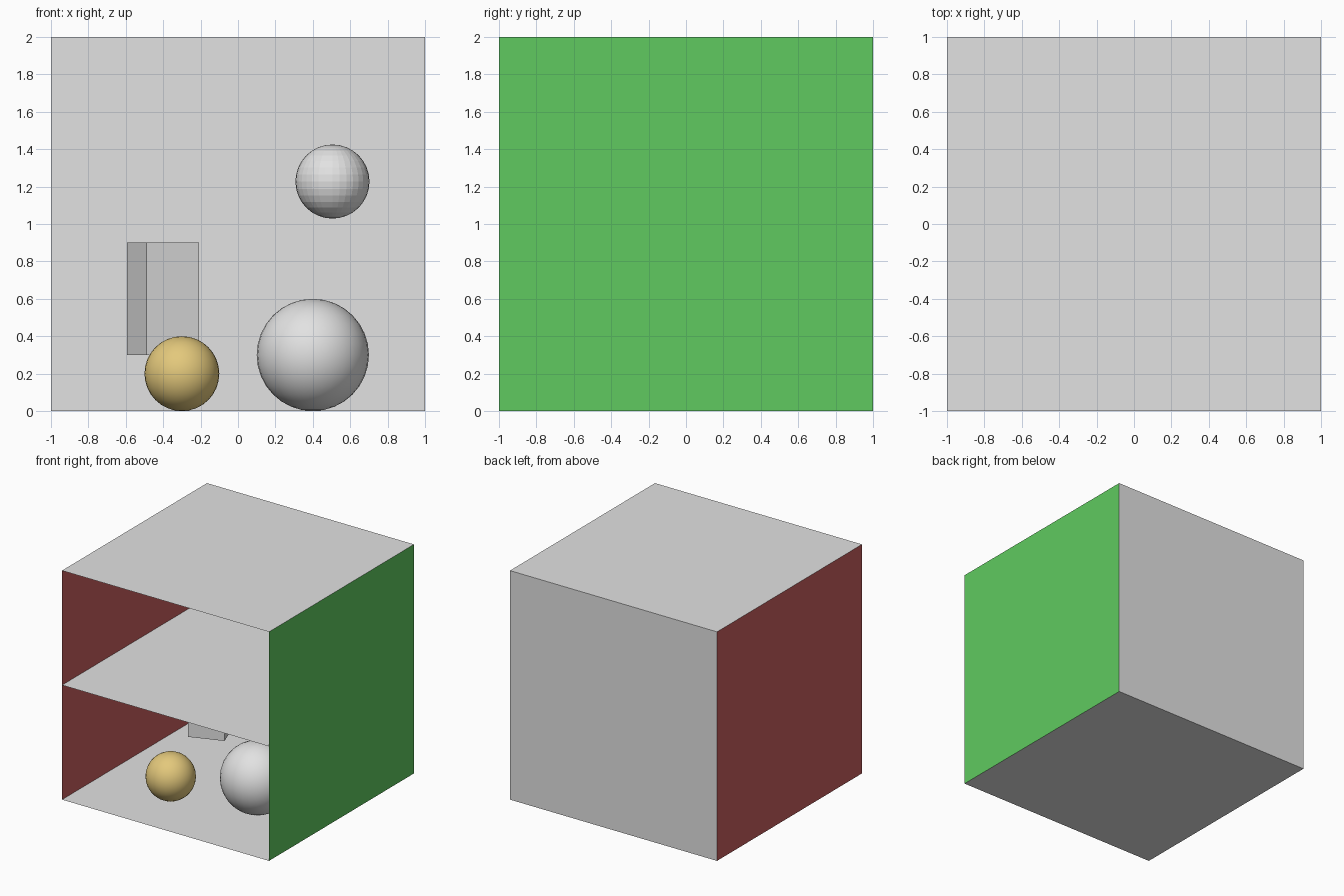
import bpy, math

if "Cube" in bpy.data.objects:
    bpy.data.objects.remove(bpy.data.objects["Cube"])

def material(name, rgb):
    m = bpy.data.materials.new(name)
    m.diffuse_color = (*rgb, 1)
    m.use_nodes = True
    m.node_tree.nodes["Principled BSDF"].inputs["Base Color"].default_value = m.diffuse_color
    return m

WHITE = material("white", (0.76, 0.76, 0.76))
RED = material("red", (0.59, 0.115, 0.115))
GREEN = material("green", (0.115, 0.59, 0.115))
GOLD = material("gold", (0.77, 0.58, 0.2))

def finish(name, mat):
    ob = bpy.context.object
    ob.name = name
    ob.data.materials.append(mat)
    return ob

def panel(name, mat, loc, rot=(0, 0, 0)):
    bpy.ops.mesh.primitive_plane_add(size=2, location=loc, rotation=rot)
    finish(name, mat)

def ball(name, mat, loc, r, smooth=True):
    bpy.ops.mesh.primitive_uv_sphere_add(segments=32, ring_count=16, radius=r, location=loc)
    finish(name, mat)
    if smooth:
        bpy.ops.object.shade_smooth()

Q = math.pi / 2

# Open-fronted room made of thin panels
panel("floor", WHITE, (0, 0, 0))
panel("middle_shelf", WHITE, (0, 0, 1))
panel("ceiling", WHITE, (0, 0, 2))
panel("back_wall", WHITE, (0, 1, 1), (Q, 0, 0))
panel("left_wall", RED, (-1, 0, 1), (0, Q, 0))
panel("right_wall", GREEN, (1, 0, 1), (0, -Q, 0))

# Balls: two smooth ones on the floor, a faceted one above the shelf
ball("gold_ball", GOLD, (-0.3, -0.5, 0.2), 0.2)
ball("large_ball", WHITE, (0.4, -0.3, 0.3), 0.3)
ball("upper_ball", WHITE, (0.505, 0.35, 1.227), 0.198, smooth=False)

# Tall block turned a little about its upright axis
bpy.ops.mesh.primitive_cube_add(size=1, location=(-0.4, 0.2, 0.6), rotation=(0, 0, math.radians(20)))
block = finish("tall_block", WHITE)
block.scale = (0.3, 0.3, 0.6)
